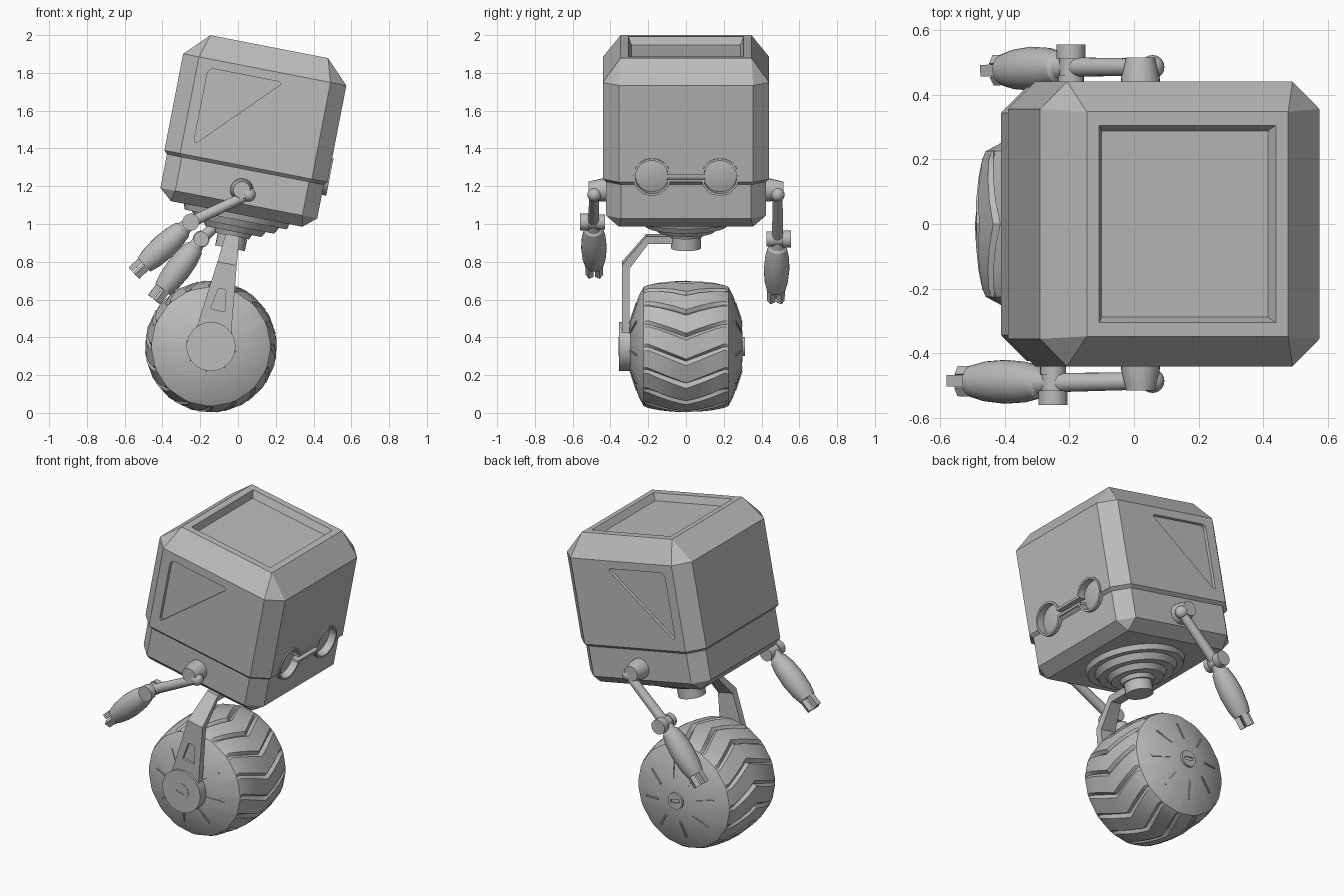
import bpy, bmesh, math
from mathutils import Vector, Matrix

if "Cube" in bpy.data.objects:
    bpy.data.objects.remove(bpy.data.objects["Cube"])

# The whole robot leans 11 degrees; LEAN maps upright local space to the world
LEAN = Matrix.Translation((0.08, 0, 1.5)) @ Matrix.Rotation(math.radians(11), 4, 'Y')
WORLD = Matrix.Identity(4)
grey = bpy.data.materials.new("light_grey")
grey.diffuse_color = (0.5, 0.5, 0.5, 1)
grey.use_nodes = True
grey.node_tree.nodes["Principled BSDF"].inputs["Base Color"].default_value = grey.diffuse_color
smooth = []


def loft(name, rings, mat=LEAN, round_part=False, bevel=0):
    """Skin a list of equal-length closed rings and cap both ends."""
    bm = bmesh.new()
    vs = [[bm.verts.new(p) for p in r] for r in rings]
    n = len(rings[0])
    side = []
    for a, b in zip(vs, vs[1:]):
        for i in range(n):
            j = (i + 1) % n
            bm.faces.new((a[i], a[j], b[j], b[i]))
            side.append((a[i], b[i]))
    bm.faces.new(vs[0][::-1])
    bm.faces.new(vs[-1])
    if bevel:
        bmesh.ops.bevel(bm, geom=[bm.edges.get(s) for s in side], offset=bevel,
                        segments=4, profile=0.5, affect='EDGES')
    bmesh.ops.remove_doubles(bm, verts=bm.verts, dist=1e-5)
    bmesh.ops.recalc_face_normals(bm, faces=bm.faces)
    me = bpy.data.meshes.new(name)
    bm.to_mesh(me)
    bm.free()
    me.materials.append(grey)
    ob = bpy.data.objects.new(name, me)
    bpy.context.collection.objects.link(ob)
    ob.matrix_world = mat
    if round_part:
        smooth.append(ob)
    return ob


def lathe(name, profile, origin, axis, mat=LEAN, seg=24):
    """Revolve (distance, radius) pairs about an axis."""
    m = mat @ Matrix.Translation(origin) @ Vector(axis).to_track_quat('Z', 'Y').to_matrix().to_4x4()
    ang = [2 * math.pi * i / seg for i in range(seg)]
    return loft(name, [[(r * math.cos(a), r * math.sin(a), t) for a in ang]
                       for t, r in profile], m, True)


def prism(name, pts, y0, y1, bevel=0):
    return loft(name, [[(u, y, v) for u, v in pts] for y in (y0, y1)], bevel=bevel)


def box(name, lo, hi, mat=LEAN):
    return loft(name, [[(lo[0], lo[1], z), (hi[0], lo[1], z), (hi[0], hi[1], z), (lo[0], hi[1], z)]
                       for z in (lo[2], hi[2])], mat)


def cut(target, cutter):
    cutter.hide_render = True
    cutter.hide_viewport = True
    mod = target.modifiers.new("cut", 'BOOLEAN')
    mod.operation = 'DIFFERENCE'
    mod.solver = 'EXACT'
    mod.object = cutter


def sphere(name, c, r):
    return lathe(name, [(-r * math.cos(math.pi * i / 10), r * math.sin(math.pi * i / 10))
                        for i in range(11)], c, (0, 0, 1), WORLD, 20)


def octagon(v, hx, hy, c):
    return [(-hx + c, -hy, v), (hx - c, -hy, v), (hx, -hy + c, v), (hx, hy - c, v),
            (hx - c, hy, v), (-hx + c, hy, v), (-hx, hy - c, v), (-hx, -hy + c, v)]


# Body: chamfered box with a seam ledge and a recessed top panel
body = loft("body", [octagon(*r) for r in (
    (-.455, .355, .355, 0), (-.397, .423, .423, .08), (-.215, .423, .423, .08),
    (-.198, .44, .44, .085), (.323, .44, .44, .085), (.447, .317, .347, 0),
    (.447, .278, .305, 0), (.405, .262, .288, 0))])

# Triangular side recesses
for s in (-1, 1):
    cut(body, prism("side_recess_cutter", [(-.295, .275), (.11, .275), (-.295, -.14)],
                    s * .42, s * .5, .03))

# Goggles: two rimmed round recesses joined by a channel
slot = box("channel_cutter", (.40, -.12, -.184), (.5, .12, -.156))
cut(body, slot)
for s in (-1, 1):
    c = (0, s * .18, -.17)
    cut(body, lathe("eye_cutter", [(.40, .09), (.5, .09)], c, (1, 0, 0), seg=32))
    ring = lathe("goggle_rim", [(.395, .088), (.395, .1), (.447, .1), (.447, .088), (.395, .088)],
                 c, (1, 0, 0), seg=32)
    cut(ring, slot)
    lathe("lens", [(.39, .086), (.403, .086), (.409, .06), (.412, .03), (.413, 0)], c, (1, 0, 0))
    v = -.17 + s * .02
    box("goggle_bridge", (.39, -.1, v - .007), (.447, .1, v + .007))

# Stepped neck rings and swivel post below the body
lathe("neck_rings", [(-.44, .29), (-.485, .275), (-.485, .235), (-.52, .215), (-.52, .17),
                     (-.55, .15), (-.55, .1), (-.575, .09)], (0, 0, 0), (0, 0, 1), seg=32)
lathe("swivel_post", [(-.64, .08), (-.55, .08)], (0, 0, 0), (0, 0, 1))

# One-sided leg bending down to the wheel hub
HUB = -1.17
stations = [(0, -.57, 0, -.61, .037), (-.21, -.57, -.2, -.61, .037), (-.34, -.723, -.3, -.742, .052),
            (-.34, -1.035, -.3, -1.035, .087), (-.34, HUB, -.3, HUB, .1)]
leg = loft("leg", [[(-w, yo, vo), (w, yo, vo), (w, yi, vi), (-w, yi, vi)]
                   for yo, vo, yi, vi, w in stations])
cut(leg, prism("leg_recess_cutter", [(-.02, -.86), (.02, -.86), (.04, -.975), (-.04, -.975)],
               -.36, -.325, .006))
lathe("leg_disc", [(-.355, .13), (-.28, .13)], (0, 0, HUB), (0, 1, 0), seg=32)

# Wheel: rounded tyre with sixteen chevron grooves
half = [(0, .35, .02), (.07, .347, .02), (.14, .338, .018), (.2, .326, .012), (.225, .315, 0),
        (.25, .268, 0), (.295, .13, 0), (.302, 0, 0)]
rows = [(-y, r, d) for y, r, d in half[:0:-1]] + half
rings = []
for y, r, d in rows:
    ring = []
    for k in range(16):
        for f, deep in ((0, 0), (.74, 0), (.88, 1)):
            a = 2 * math.pi * (k + f) / 16 + 1.15 * min(abs(y), .2)
            rr = r - d * deep
            ring.append((rr * math.cos(a), y, HUB + rr * math.sin(a)))
    rings.append(ring)
loft("wheel", rings, round_part=True)

# Wheel sides: eight radial ribs and a hub cap
for s in (-1, 1):
    for k in range(8):
        m = (LEAN @ Matrix.Translation((0, 0, HUB)) @ Matrix.Rotation(k * math.pi / 4, 4, 'Y')
             @ Matrix.Translation((0, s * .279, .183)) @ Matrix.Rotation(s * .311, 4, 'X'))
        box("wheel_rib", (-.005, -.004, -.055), (.005, .004, .055), m)
    e = .357 if s < 0 else .313
    cap = lathe("hub_cap", [(.28, .05), (e, .05)], (0, 0, HUB), (0, s, 0))
    cut(cap, box("hub_slot_cutter", (-.03, s * (e - .008), HUB - .01), (.03, s * (e + .02), HUB + .01)))

# Arms: shoulder, upper arm, elbow, forearm and fingers on each side
for s, elbow, tip in ((-1, (-.25, -.49, 1.01), (-.552, -.485, .735)),
                      (1, (-.195, .485, .92), (-.435, .475, .605))):
    ball, elbow, tip = Vector((.057, s * .485, 1.155)), Vector(elbow), Vector(tip)
    lathe("shoulder", [(.4, .062), (.45, .06), (.515, .045)], (.02, 0, 1.18), (0, s, 0), WORLD)
    sphere("shoulder_ball", ball, .037)
    d = elbow - ball
    lathe("upper_arm", [(0, .026), (d.length, .03)], ball, d, WORLD)
    lathe("elbow", [(-.06, .04), (-.025, .04), (-.025, .036), (.025, .036), (.025, .045),
                    (.07, .045)], elbow, (0, s, 0), WORLD)
    d = tip - elbow
    lathe("forearm", [(0, .03), (.05, .04), (.06, .05), (.12, .063), (.2, .068), (.28, .062),
                      (.335, .05), (.335, 0)], elbow, d, WORLD)
    hand = Matrix.Translation(elbow) @ d.to_track_quat('Z', 'Y').to_matrix().to_4x4()
    for k in range(3):
        m = hand @ Matrix.Rotation(math.pi * (.5 + 2 * k / 3), 4, 'Z')
        box("finger", (.014, -.018, .32), (.044, .018, .405), m)

# Smooth shading on round parts, sharp edges kept
bpy.ops.object.select_all(action='DESELECT')
for ob in smooth:
    if not ob.hide_viewport:
        ob.select_set(True)
        bpy.context.view_layer.objects.active = ob
bpy.ops.object.shade_smooth_by_angle(angle=math.radians(30))
